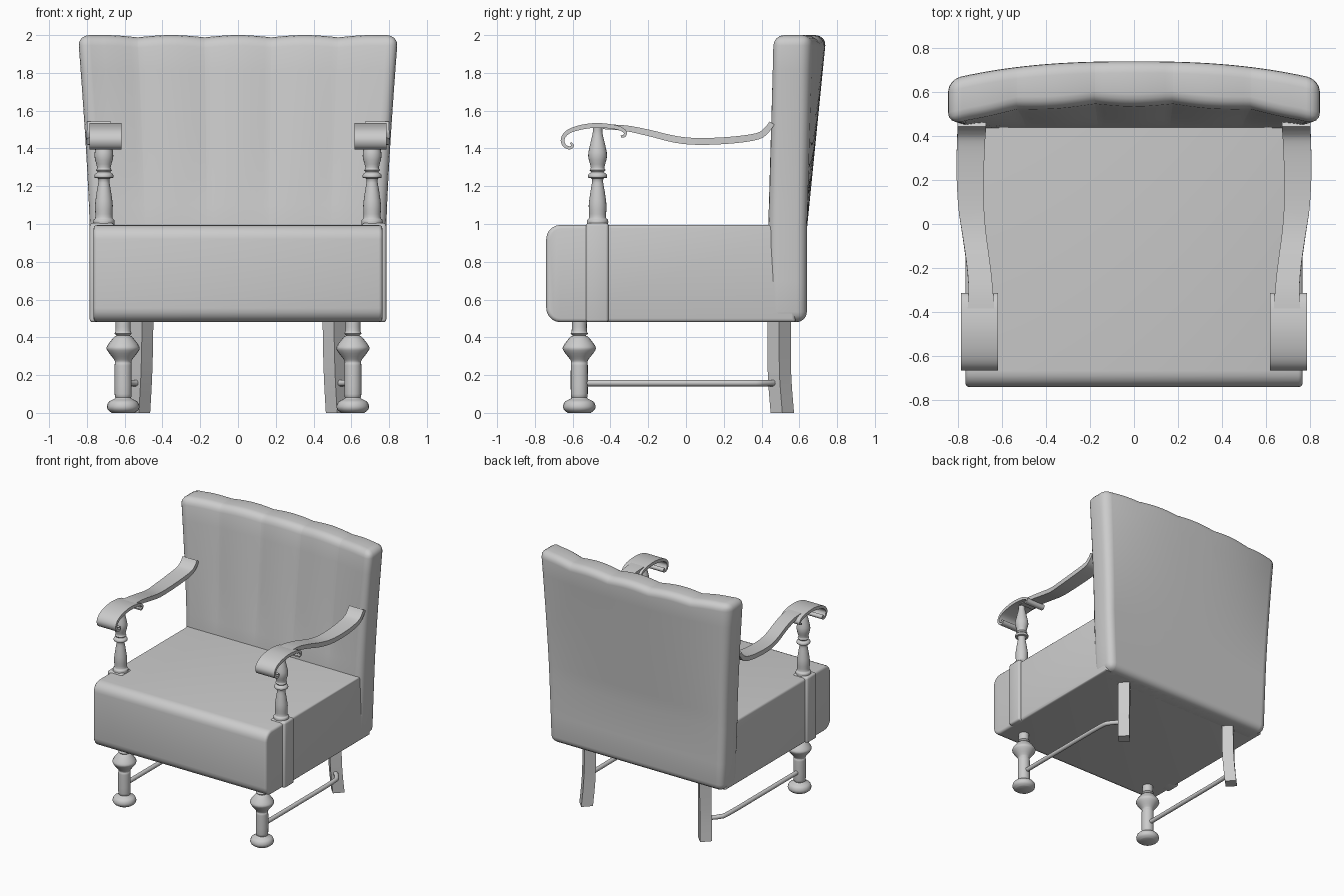
import bpy, bmesh, math
from mathutils import Vector

if "Cube" in bpy.data.objects:
    bpy.data.objects.remove(bpy.data.objects["Cube"])


def finish(bm, name, mirror=False):
    bmesh.ops.recalc_face_normals(bm, faces=bm.faces)
    me = bpy.data.meshes.new(name)
    bm.to_mesh(me)
    bm.free()
    ob = bpy.data.objects.new(name, me)
    bpy.context.collection.objects.link(ob)
    if mirror:
        ob.modifiers.new("Mirror", 'MIRROR')
    return ob


def smooth_path(pts, n):
    """Catmull-Rom through tuples of any length."""
    out = []
    p = [pts[0]] + list(pts) + [pts[-1]]
    for i in range(1, len(p) - 2):
        for k in range(n):
            t = k / n
            out.append([0.5 * (2 * b + (c - a) * t + (2 * a - 5 * b + 4 * c - d) * t * t
                               + (3 * b - a - 3 * c + d) * t ** 3)
                        for a, b, c, d in zip(p[i - 1], p[i], p[i + 1], p[i + 2])])
    return out + [list(pts[-1])]


def loft(name, rings):
    """Skin closed rings of equal size, cap both ends, mirror in x."""
    bm = bmesh.new()
    vs = [[bm.verts.new(c) for c in r] for r in rings]
    for a, b in zip(vs, vs[1:]):
        for i in range(len(a)):
            j = (i + 1) % len(a)
            bm.faces.new((a[i], a[j], b[j], b[i]))
    bm.faces.new(vs[0])
    bm.faces.new(vs[-1])
    return finish(bm, name, True)


def lathe(name, cx, cy, profile, seg=20):
    ang = [2 * math.pi * i / seg for i in range(seg)]
    return loft(name, [[(cx + r * math.cos(a), cy + r * math.sin(a), z) for a in ang]
                       for r, z in smooth_path(profile, 3)])


def strip(name, pts):
    """Flat band in the y-z plane; points are (y, z, thickness, x inner, x outer)."""
    path = smooth_path(pts, 4)
    rings = []
    for i, (y, z, t, xi, xo) in enumerate(path):
        a, b = path[max(i - 1, 0)], path[min(i + 1, len(path) - 1)]
        d = Vector((b[0] - a[0], b[1] - a[1])).normalized() * t / 2
        rings.append([(xi, y - d.y, z + d.x), (xo, y - d.y, z + d.x),
                      (xo, y + d.y, z - d.x), (xi, y + d.y, z - d.x)])
    return loft(name, rings)


def box(lo, hi, bevel, seg=4):
    bm = bmesh.new()
    bmesh.ops.create_cube(bm, size=1)
    for v in bm.verts:
        v.co = [l + (c + 0.5) * (h - l) for c, l, h in zip(v.co, lo, hi)]
    if bevel:
        bmesh.ops.bevel(bm, geom=bm.edges[:], offset=bevel, segments=seg,
                        profile=0.5, affect='EDGES')
    return bm


def slice_bm(bm, axis, values):
    no = [0, 0, 0]
    no[axis] = 1
    for c in values:
        co = [0, 0, 0]
        co[axis] = c
        bmesh.ops.bisect_plane(bm, geom=bm.verts[:] + bm.edges[:] + bm.faces[:],
                               plane_co=co, plane_no=no, dist=1e-5)


# upholstered seat: large round on front edges, small round elsewhere
bm = box((-0.765, -0.74, 0.48), (0.765, 0.58, 0.995), 0)
front = [e for e in bm.edges if all(v.co.y < -0.7 for v in e.verts)
         and abs(e.verts[0].co.x - e.verts[1].co.x) > 1]
bmesh.ops.bevel(bm, geom=front, offset=0.075, segments=5, profile=0.5, affect='EDGES')
sides = [e for e in bm.edges if abs(e.verts[0].co.x - e.verts[1].co.x) < 0.01
         and len({round(f.normal.x, 1) for f in e.link_faces}) > 1]
bmesh.ops.bevel(bm, geom=sides, offset=0.02, segments=3, profile=0.5, affect='EDGES')
finish(bm, "seat")

# curved channelled back, deformed from a rounded box
bm = box((-0.8, 0.435, 0.48), (0.8, 0.64, 2.0), 0.055)
slice_bm(bm, 0, [-0.74 + 1.48 * i / 44 for i in range(45)] + [-0.5, -0.1675, 0.1675, 0.5])
slice_bm(bm, 2, [0.7, 0.98, 1.1, 1.25, 1.4, 1.55, 1.7, 1.82])
for v in bm.verts:
    x, y, z = v.co
    u = abs(x) / 0.8
    t = min(max(z - 0.97, 0), 1)
    w = 0.765 + 0.02 * min(max((z - 0.48) / 0.5, 0), 1) + 0.06 * t ** 1.3
    groove = 1 - abs(math.cos(math.pi * x / 0.335)) if u < 0.9 else 0
    v.co.x = x * w / 0.8
    v.co.y = y + t * (0.1 - 0.085 * u ** 2.5)
    if y < 0.5:
        v.co.y += 0.014 * groove * min(t * 3, 1)
    if z > 1.93:
        v.co.z -= 0.012 * groove
finish(bm, "backrest")

# side blocks under the arm posts
finish(box((0.655, -0.53, 0.48), (0.785, -0.41, 1.005), 0.015, 3), "post_block", True)

# turned arm posts
lathe("arm_post", 0.71, -0.468, [
    (0.055, 0.99), (0.056, 1.02), (0.045, 1.035), (0.047, 1.10), (0.038, 1.17),
    (0.029, 1.235), (0.049, 1.245), (0.049, 1.262), (0.034, 1.275), (0.042, 1.285),
    (0.036, 1.3), (0.05, 1.36), (0.04, 1.42), (0.026, 1.48), (0.026, 1.515)])

# sweeping arms
strip("arm", [
    (0.455, 1.535, 0.03, 0.672, 0.80), (0.43, 1.50, 0.032, 0.672, 0.80),
    (0.38, 1.465, 0.035, 0.675, 0.802), (0.25, 1.445, 0.036, 0.68, 0.805),
    (0.08, 1.437, 0.036, 0.68, 0.797), (-0.05, 1.447, 0.036, 0.67, 0.778),
    (-0.2, 1.483, 0.034, 0.65, 0.757), (-0.32, 1.507, 0.03, 0.638, 0.75),
    (-0.44, 1.515, 0.025, 0.63, 0.76)])

# wide scrolled hand rests
strip("arm_scroll", [(y, z, t, 0.617, 0.785) for y, z, t in [
    (-0.345, 1.463, 0.012), (-0.325, 1.468, 0.015), (-0.325, 1.49, 0.018),
    (-0.37, 1.512, 0.022), (-0.47, 1.522, 0.025), (-0.56, 1.511, 0.025),
    (-0.625, 1.487, 0.022), (-0.653, 1.45, 0.02), (-0.643, 1.415, 0.018),
    (-0.615, 1.403, 0.016), (-0.6, 1.416, 0.014), (-0.612, 1.43, 0.012)]])

# turned front legs
lathe("front_leg", 0.608, -0.565, [
    (0.06, 0.0), (0.08, 0.015), (0.086, 0.035), (0.075, 0.06), (0.042, 0.078),
    (0.045, 0.1), (0.045, 0.25), (0.043, 0.268), (0.05, 0.285), (0.084, 0.33),
    (0.084, 0.355), (0.05, 0.4), (0.035, 0.41), (0.046, 0.42), (0.04, 0.435), (0.04, 0.5)])

# back legs: diamond section, kicked outward at the foot
loft("back_leg", [[(x + 0.06 * dx, y + 0.062 * dy, z)
                   for dx, dy in ((1, 0), (0, 1), (-1, 0), (0, -1))]
                  for x, y, z in smooth_path([(0.508, 0.493, 0.5), (0.51, 0.493, 0.35),
                                              (0.515, 0.496, 0.18), (0.525, 0.51, 0.0)], 3)])

# side stretchers, bent in toward the back legs
rings = []
for x, y in smooth_path([(0.608, -0.54), (0.608, -0.1), (0.606, 0.32),
                         (0.585, 0.41), (0.52, 0.48)], 4):
    bend = 0.7 * min(max((y - 0.3) / 0.15, 0), 1)
    rings.append([(x + 0.017 * math.cos(a) * math.cos(bend),
                   y + 0.017 * math.cos(a) * math.sin(bend), 0.158 + 0.017 * math.sin(a))
                  for a in [math.pi * i / 6 for i in range(12)]])
loft("stretcher", rings)

# smooth shading with crisp edges
bpy.ops.object.select_all(action='SELECT')
bpy.context.view_layer.objects.active = bpy.context.selected_objects[0]
bpy.ops.object.shade_smooth_by_angle(angle=math.radians(40))
